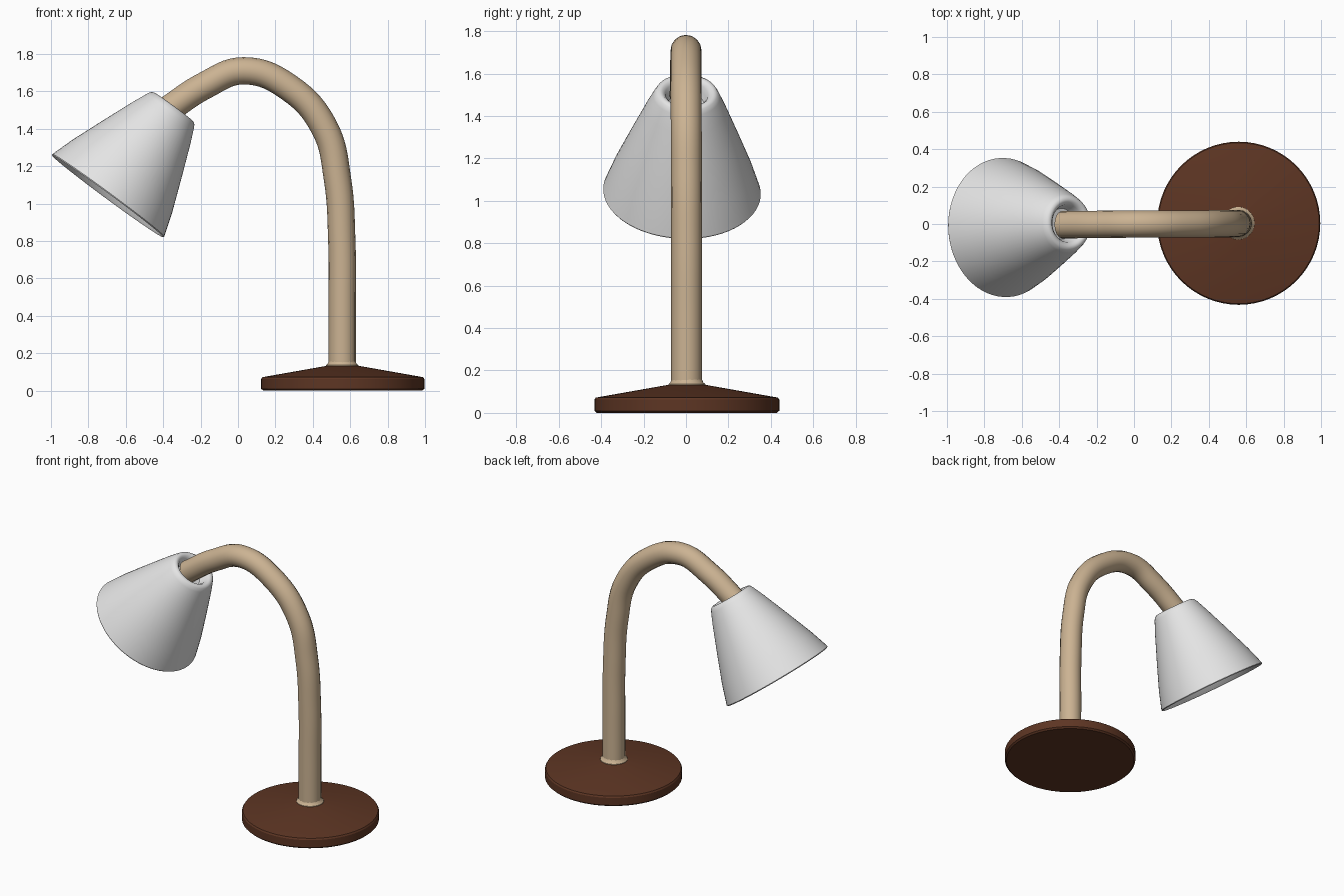
import bpy, bmesh, math
from mathutils import Vector

if "Cube" in bpy.data.objects:
    bpy.data.objects.remove(bpy.data.objects["Cube"])


def material(name, rgb):
    m = bpy.data.materials.new(name)
    m.diffuse_color = (*rgb, 1)
    m.use_nodes = True
    m.node_tree.nodes["Principled BSDF"].inputs["Base Color"].default_value = m.diffuse_color
    return m


WOOD = material("dark brown", (0.11, 0.036, 0.017))
BEIGE = material("beige", (0.60, 0.45, 0.29))
WHITE = material("off white", (0.78, 0.78, 0.78))


def smooth(ob, angle):
    bpy.ops.object.select_all(action='DESELECT')
    ob.select_set(True)
    bpy.context.view_layer.objects.active = ob
    bpy.ops.object.shade_smooth_by_angle(angle=math.radians(angle))


def lathe(name, profile, mat, origin, axis, steps=64, angle=40):
    """Revolve (radius, distance) points around an axis from origin."""
    bm = bmesh.new()
    verts = [bm.verts.new((r, 0, h)) for r, h in profile]
    edges = [bm.edges.new(p) for p in zip(verts, verts[1:])]
    bmesh.ops.spin(bm, geom=verts + edges, cent=(0, 0, 0), axis=(0, 0, 1),
                   angle=math.tau, steps=steps)
    bmesh.ops.remove_doubles(bm, verts=bm.verts, dist=1e-4)
    bmesh.ops.recalc_face_normals(bm, faces=bm.faces)
    me = bpy.data.meshes.new(name)
    bm.to_mesh(me)
    bm.free()
    me.materials.append(mat)
    ob = bpy.data.objects.new(name, me)
    bpy.context.collection.objects.link(ob)
    ob.location = origin
    ob.rotation_euler = Vector(axis).to_track_quat('Z', 'Y').to_euler()
    smooth(ob, angle)
    return ob


# Round foot: short rim, then a shallow cone up to the arm
lathe("base", [(0, 0), (0.425, 0), (0.436, 0.01), (0.436, 0.062), (0.43, 0.072),
               (0.09, 0.132), (0, 0.132)], WOOD, (0.56, 0.004, 0), (0, 0, 1), angle=30)

# Flared collar where the arm meets the foot
lathe("arm_collar", [(0, 0.11), (0.088, 0.11), (0.087, 0.136), (0.078, 0.143),
                     (0.07, 0.16), (0, 0.16)], BEIGE, (0.557, 0.004, 0), (0, 0, 1))

# Bent arm: a swept tube (x, z, y)
path = [(0.557, 0.12, 0.003), (0.557, 0.45, 0.003), (0.555, 0.80, 0.003),
        (0.532, 1.13, 0.002), (0.465, 1.40, 0.001), (0.28, 1.615, 0),
        (0.03, 1.71, 0), (-0.18, 1.63, -0.002), (-0.385, 1.495, -0.004)]
cu = bpy.data.curves.new("arm", 'CURVE')
cu.dimensions = '3D'
cu.bevel_depth = 0.073
cu.bevel_resolution = 6
cu.resolution_u = 8
cu.use_fill_caps = True
sp = cu.splines.new('BEZIER')
sp.bezier_points.add(len(path) - 1)
for p, (x, z, y) in zip(sp.bezier_points, path):
    p.co = (x, y, z)
    p.handle_left_type = p.handle_right_type = 'AUTO'
cu.materials.append(BEIGE)
arm = bpy.data.objects.new("arm", cu)
bpy.context.collection.objects.link(arm)
bpy.ops.object.select_all(action='DESELECT')
arm.select_set(True)
bpy.context.view_layer.objects.active = arm
bpy.ops.object.convert(target='MESH')
smooth(bpy.context.view_layer.objects.active, 50)

# Hollow conical shade with a rounded lip that dips in around the arm
top, bottom = Vector((-0.345, 0.004, 1.517)), Vector((-0.695, -0.019, 1.042))
lathe("shade", [(0, 0.075), (0.082, 0.07), (0.093, 0.045), (0.101, 0.018),
                (0.115, 0.003), (0.13, 0.0), (0.145, 0.008), (0.157, 0.03),
                (0.19, 0.105), (0.26, 0.28), (0.33, 0.46), (0.366, 0.57),
                (0.372, 0.588), (0.368, 0.594), (0.358, 0.588), (0.31, 0.46),
                (0.24, 0.28), (0.17, 0.11), (0.15, 0.095), (0, 0.095)],
      WHITE, top, bottom - top, angle=50)
